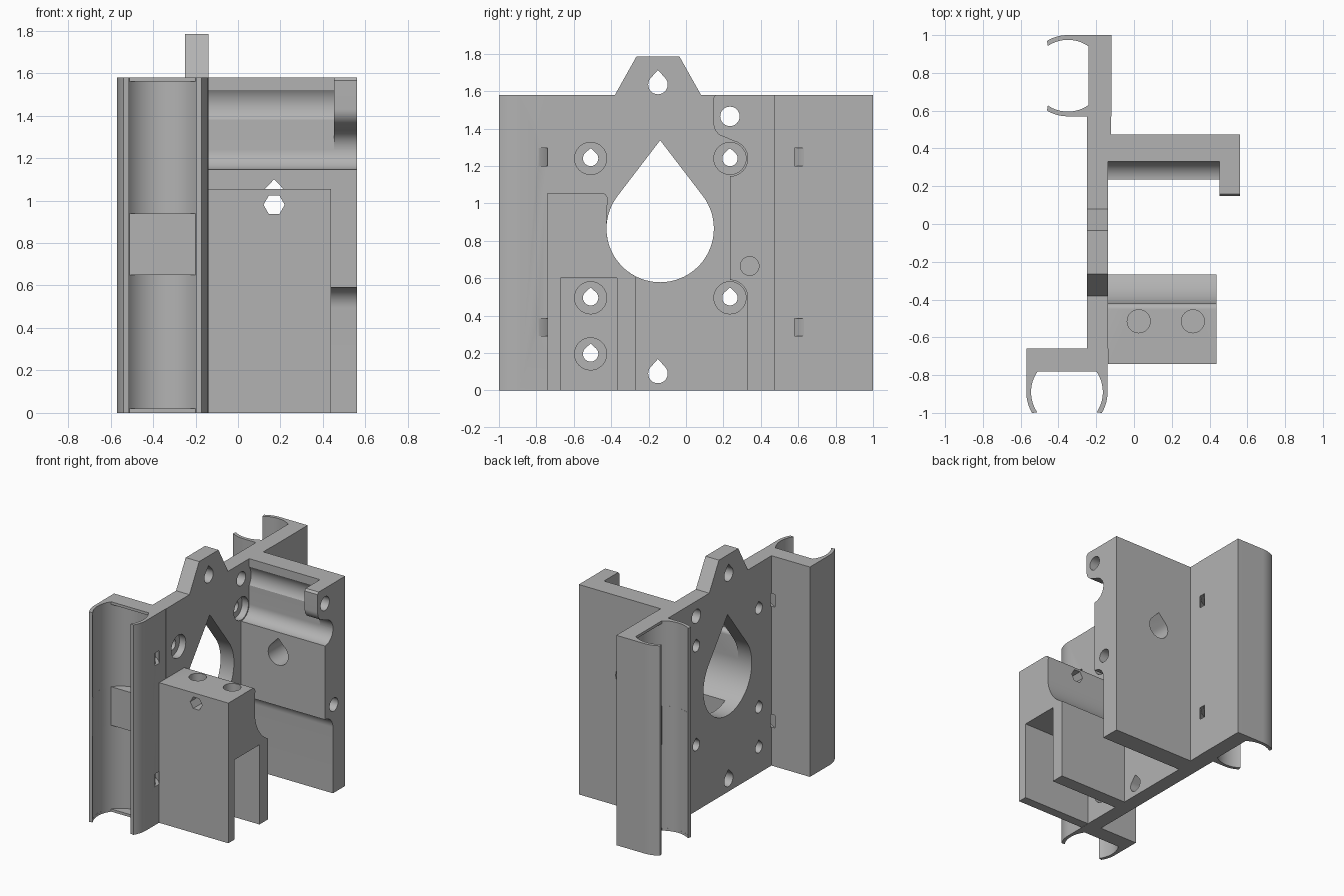
import bpy, bmesh
from math import radians, degrees, sin, cos, acos

cube = bpy.data.objects.get("Cube")
if cube:
    bpy.data.objects.remove(cube)

grey = bpy.data.materials.new("plain grey")
grey.use_nodes = True
COLOR = (0.45, 0.45, 0.45, 1)
grey.diffuse_color = COLOR
grey.node_tree.nodes["Principled BSDF"].inputs["Base Color"].default_value = COLOR


def arc(c, r, a, b, n=16):
    return [(c[0] + r * cos(radians(a + (b - a) * i / n)),
             c[1] + r * sin(radians(a + (b - a) * i / n))) for i in range(n + 1)]


def circle(c, r, n=32):
    return arc(c, r, 0, 360, n)[:-1]


def teardrop(c, r, h, n=32):
    a = degrees(acos(r / h))
    return arc(c, r, 90 + a, 450 - a, n) + [(c[0], c[1] + h)]


def prism(name, pts, axis, lo, hi):
    """Extrude a 2D outline along an axis; outline is in the other two axes."""
    place = {"x": lambda p, t: (t, p[0], p[1]),
             "y": lambda p, t: (p[0], t, p[1]),
             "z": lambda p, t: (p[0], p[1], t)}[axis]
    bm = bmesh.new()
    a = [bm.verts.new(place(p, lo)) for p in pts]
    b = [bm.verts.new(place(p, hi)) for p in pts]
    bm.faces.new(a)
    bm.faces.new(b)
    for i in range(len(a)):
        j = (i + 1) % len(a)
        bm.faces.new((a[i], a[j], b[j], b[i]))
    bmesh.ops.recalc_face_normals(bm, faces=bm.faces)
    me = bpy.data.meshes.new(name)
    bm.to_mesh(me)
    bm.free()
    ob = bpy.data.objects.new(name, me)
    bpy.context.collection.objects.link(ob)
    me.materials.append(grey)
    return ob


def rect(a, b, c, d):
    return [(a, c), (b, c), (b, d), (a, d)]


def finish(ob, cuts=()):
    """Cut the listed (outline, axis, lo, hi) holes, then shade."""
    bpy.ops.object.select_all(action='DESELECT')
    ob.select_set(True)
    bpy.context.view_layer.objects.active = ob
    for cut in cuts:
        cutter = prism("cutter", *cut)
        cutter.hide_render = True
        mod = ob.modifiers.new("cut", 'BOOLEAN')
        mod.operation = 'DIFFERENCE'
        mod.solver = 'EXACT'
        mod.object = cutter
        bpy.ops.object.modifier_apply(modifier=mod.name)
        bpy.data.objects.remove(cutter)
    bpy.ops.object.shade_smooth_by_angle()


TOP = 1.58
PX0, PX1 = -0.25, -0.138           # plate thickness range
FRONT_C, BACK_C = (-0.355, -0.89), (-0.35, 0.785)
SLOT_Z = ((0.29, 0.385), (1.2, 1.295))

# Curved tie slots wrapping round each clamp
def slots(c, r0, r1, a, b):
    ring = arc(c, r0, a, b) + arc(c, r1, b, a)
    return [(ring, "z", lo, hi) for lo, hi in SLOT_Z]

front_slots = slots(FRONT_C, 0.237, 0.262, 12, 72)
back_slots = slots(BACK_C, 0.277, 0.308, -76, -20)

# Main plate with tab, motor opening, screw holes and counterbores
outline = [(-0.66, 0), (0.57, 0), (0.57, TOP), (0.08, TOP), (-0.035, 1.785),
           (-0.265, 1.785), (-0.38, TOP), (-0.66, TOP)]
plate = prism("mount_plate", outline, "x", PX0, PX1)
cuts = [(teardrop((-0.138, 0.865), 0.287, 0.472, 48), "x", -0.4, 0)]
cuts += [(teardrop((-0.15, z), 0.052, 0.078), "x", -0.4, 0) for z in (0.09, 1.635)]
cuts += [(circle((0.235, 1.465), 0.052), "x", -0.4, 0)]
for y, z in ((-0.51, 1.24), (0.235, 1.24), (-0.51, 0.495), (0.235, 0.495), (-0.51, 0.195)):
    cuts += [(teardrop((y, z), 0.041, 0.055), "x", -0.4, 0),
             (circle((y, z), 0.086), "x", -0.19, 0)]
finish(plate, cuts + front_slots + back_slots)

# Thicker strip where the plate meets the rear clamp
finish(prism("plate_step", rect(PX1, -0.122, 0.47, 0.57), "z", 0, TOP))


# Clamps: C-shaped section, bored deeper between the flat lands
def clamp(name, c, swap, cut_slots):
    half = [(0.215, 0.23)] + arc((0, 0), 0.215, 0, -31) + arc((0, 0), 0.19, -34, 35.4)
    section = half + [(-u, w) for u, w in reversed(half)]
    section = [(c[0] + (w if swap else u), c[1] + (u if swap else w)) for u, w in section]
    ob = prism(name, section, "z", 0, TOP)
    bore = circle(c, 0.1905, 64)
    finish(ob, [(bore, "z", 0.02, 0.65), (bore, "z", 0.94, 1.56)] + cut_slots)

clamp("front_clamp", FRONT_C, False, front_slots)
clamp("rear_clamp", BACK_C, True, back_slots)

# Rear wall with rod and bearing grooves
ROD, BEAR, LOW = (0.235, 1.45), (0.235, 1.24), (0.235, 0.495)
profile = ([(0.475, 0), (0.475, TOP), (0.33, TOP)] + arc(ROD, 0.118, 36, -36)
           + arc(BEAR, 0.095, 0, -90) + arc(LOW, 0.095, 90, 0) + [(0.33, 0)])
wall = prism("rear_wall", profile, "x", PX1, 0.56)
finish(wall, [(teardrop((0.17, 0.98), 0.083, 0.12), "y", 0, 0.7),
              (circle((0.34, 0.665), 0.05), "x", 0.25, 0.7)])

# Hook at the free end of the wall, holding the rod
hook = ([(0.4, TOP), (0.16, TOP), (0.147, 1.565)] + arc((0.227, 1.43), 0.08, 180, 235, 8)
        + arc(BEAR, 0.095, 75, 0) + [(0.4, 1.24)])
finish(prism("rod_hook", hook, "x", 0.452, 0.56),
       [(circle((0.235, 1.465), 0.052), "x", 0.3, 0.7)])

# Front block with a channel below and a curved motor recess
block = ([(-0.27, 0), (-0.37, 0), (-0.37, 0.6), (-0.67, 0.6), (-0.67, 0), (-0.74, 0),
          (-0.74, 1.055)] + arc((-0.45, 1.025), 0.03, 90, 0, 6)
         + arc((-0.138, 0.865), 0.287, 180, 243))
block = prism("front_block", block, "x", PX1, 0.438)
finish(block, [(circle((x, -0.515), 0.061), "z", 0.75, 1.2) for x in (0.025, 0.312)]
       + [(circle((0.17, 0.98), 0.05, 6), "y", -1, 0)])
